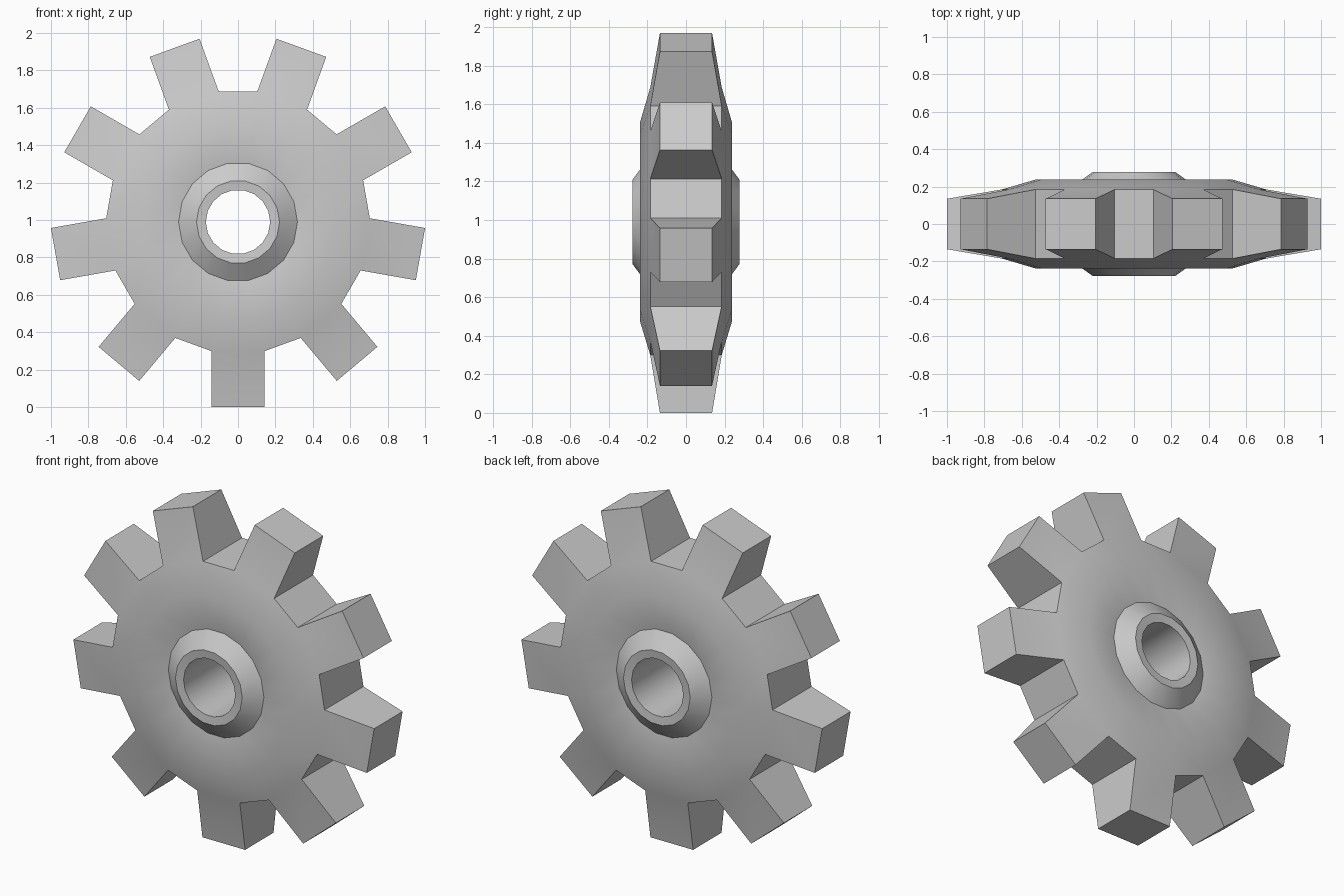
import bpy, bmesh
from math import radians, sin, cos
from mathutils import Vector

if "Cube" in bpy.data.objects:
    bpy.data.objects.remove(bpy.data.objects["Cube"])

TEETH = 9
CENTRE_Z = 0.99
ROOT_Y, TIP_Y = 0.185, 0.135
TOOTH_LENGTH = 0.30

# Half profile from bore to rim: radius, half depth, half angle of each tooth's pair of points
PROFILE = [(0.172, 0.272, 10), (0.222, 0.277, 10), (0.318, 0.208, 10),
           (0.525, 0.238, 10), (0.705, ROOT_Y, 11.6)]

bm = bmesh.new()


def ring(radius, y, half):
    verts = []
    for k in range(TEETH):
        for side in (-half, half):
            a = radians(-90 + 360 / TEETH * k + side)
            verts.append(bm.verts.new((radius * cos(a), y, CENTRE_Z + radius * sin(a))))
    return verts


def bridge(a, b):
    n = len(a)
    return [bm.faces.new((a[i], a[(i + 1) % n], b[(i + 1) % n], b[i])) for i in range(n)]


# Wheel body: closed loop of rings, front side outwards then back side inwards
loop = [ring(r, -y, h) for r, y, h in PROFILE]
loop += [ring(r, y, h) for r, y, h in reversed(PROFILE)]
strips = [bridge(loop[i], loop[(i + 1) % len(loop)]) for i in range(len(loop))]
rim = strips[len(PROFILE) - 1]

# Teeth: pull out every second rim face and thin it towards the tip
for k in range(TEETH):
    a = radians(-90 + 360 / TEETH * k)
    out = bmesh.ops.extrude_discrete_faces(bm, faces=[rim[2 * k]])
    for v in out["faces"][0].verts:
        v.co += Vector((cos(a), 0, sin(a))) * TOOTH_LENGTH
        v.co.y *= TIP_Y / ROOT_Y

bmesh.ops.recalc_face_normals(bm, faces=bm.faces[:])
mesh = bpy.data.meshes.new("gear_wheel")
bm.to_mesh(mesh)
bm.free()
gear = bpy.data.objects.new("gear_wheel", mesh)
bpy.context.collection.objects.link(gear)

# Soft rings, crisp teeth
bpy.context.view_layer.objects.active = gear
gear.select_set(True)
bpy.ops.object.shade_smooth_by_angle(angle=radians(30))
